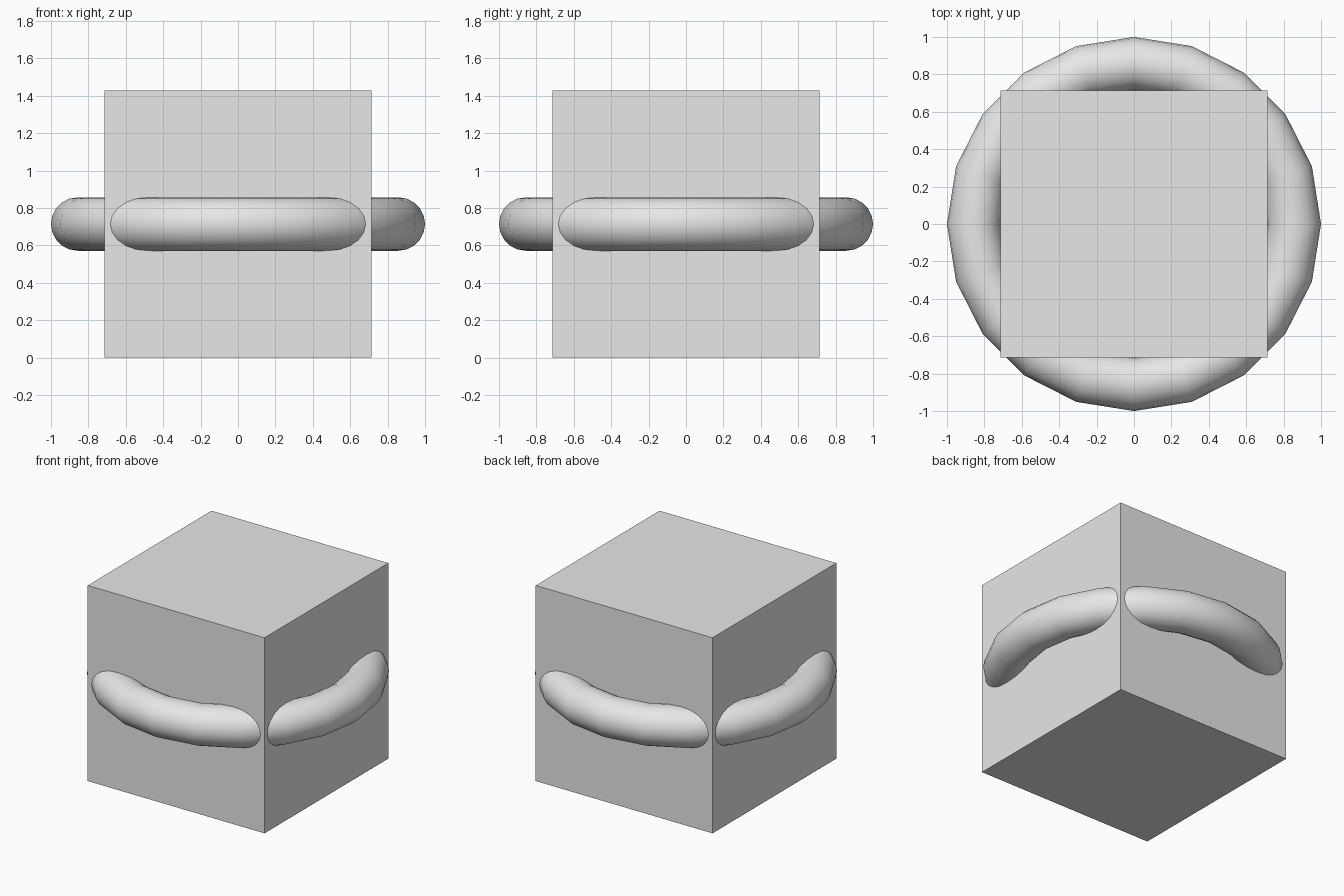
import bpy
import math

if "Cube" in bpy.data.objects:
    bpy.data.objects.remove(bpy.data.objects["Cube"], do_unlink=True)

SIDE = 2 / 1.4          # cube edge
MAJOR = 0.6 * SIDE      # ring centre-line radius
MINOR = 0.1 * SIDE      # ring tube radius
CENTRE = (0, 0, SIDE / 2)

# Single light grey material
grey = bpy.data.materials.new("light_grey")
grey.use_nodes = True
grey.diffuse_color = (0.8, 0.8, 0.8, 1)
grey.node_tree.nodes["Principled BSDF"].inputs["Base Color"].default_value = (0.8, 0.8, 0.8, 1)


def finish(name):
    obj = bpy.context.object
    obj.name = obj.data.name = name
    obj.data.materials.clear()
    obj.data.materials.append(grey)
    return obj


# Flat-sided block
bpy.ops.mesh.primitive_cube_add(size=SIDE, location=CENTRE)
finish("block")

# Smooth ring passing through the block's corners
bpy.ops.mesh.primitive_torus_add(major_segments=20, minor_segments=20,
                                 major_radius=MAJOR, minor_radius=MINOR,
                                 location=CENTRE)
finish("ring")
bpy.ops.object.shade_smooth_by_angle(angle=math.radians(40))
